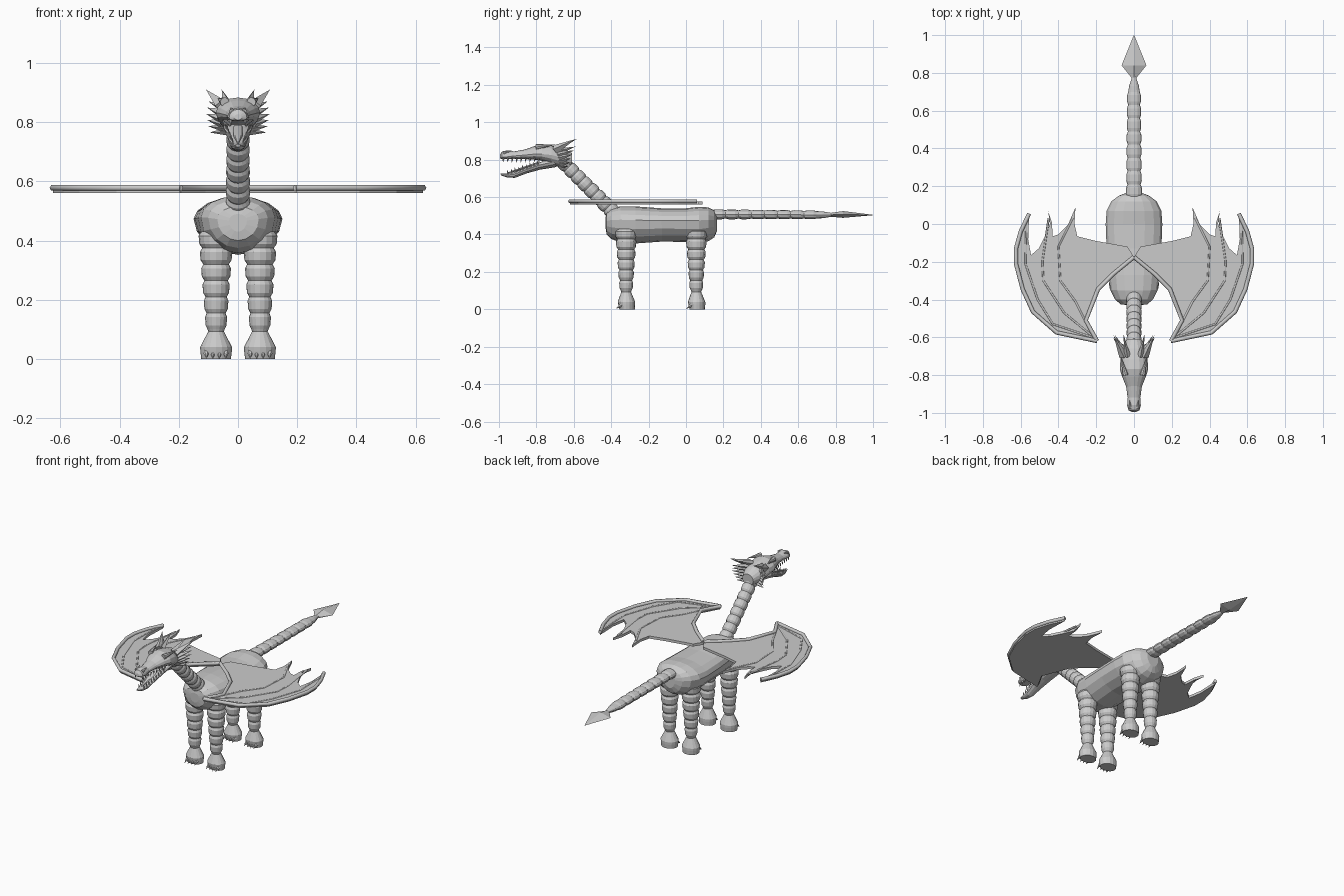
import bpy, bmesh, math
from mathutils import Vector

if "Cube" in bpy.data.objects:
    bpy.data.objects.remove(bpy.data.objects["Cube"], do_unlink=True)

grey = bpy.data.materials.new("stone grey")
grey.use_nodes = True
grey.diffuse_color = (0.6, 0.6, 0.6, 1)
grey.node_tree.nodes["Principled BSDF"].inputs["Base Color"].default_value = (0.6, 0.6, 0.6, 1)


def add_object(name, data):
    data.materials.append(grey)
    ob = bpy.data.objects.new(name, data)
    bpy.context.collection.objects.link(ob)
    return ob


def finish(name, bm):
    bmesh.ops.recalc_face_normals(bm, faces=bm.faces)
    me = bpy.data.meshes.new(name)
    bm.to_mesh(me)
    bm.free()
    return add_object(name, me)


def loft(name, stations, x=0, sides=16):
    """Rings (y, z, half width, rise, drop) joined along a straight direction."""
    bm = bmesh.new()
    run = Vector((0, stations[-1][0] - stations[0][0], stations[-1][1] - stations[0][1]))
    up = Vector((1, 0, 0)).cross(run).normalized()
    if up.z < -0.01:
        up = -up
    rings = []
    for y, z, w, rise, drop in stations:
        ring = []
        for i in range(sides):
            a = math.tau * i / sides
            s = math.sin(a)
            p = Vector((x + w * math.cos(a), y, z)) + up * s * (rise if s > 0 else drop)
            ring.append(bm.verts.new(p))
        rings.append(ring)
    for a, b in zip(rings, rings[1:]):
        for i in range(sides):
            j = (i + 1) % sides
            bm.faces.new((a[i], a[j], b[j], b[i]))
    bm.faces.new(rings[0])
    bm.faces.new(rings[-1])
    return finish(name, bm)


def beads(start, end, count, w0, w1, flat=1):
    """Stations for a string of bulging segments."""
    out = []
    for i in range(count):
        for f, k in ((0, 0.84), (0.25, 1), (0.75, 1), (0.97, 0.86)):
            t = (i + f) / count
            w = (w0 + (w1 - w0) * t) * k
            out.append((start[0] + (end[0] - start[0]) * t,
                        start[1] + (end[1] - start[1]) * t, w, w * flat, w * flat))
    return out


def spikes(name, items, sides=4):
    """Several cones, each (base, tip, radius), in one object."""
    bm = bmesh.new()
    for base, tip, r in items:
        base, tip = Vector(base), Vector(tip)
        q = (tip - base).to_track_quat('Z', 'Y')
        ring = [bm.verts.new(base + q @ Vector((r * math.cos(math.tau * i / sides),
                r * math.sin(math.tau * i / sides), 0))) for i in range(sides)]
        top = bm.verts.new(tip)
        for i in range(sides):
            bm.faces.new((ring[i], ring[(i + 1) % sides], top))
        bm.faces.new(ring)
    return finish(name, bm)


def tube(name, points, z, radius):
    cu = bpy.data.curves.new(name, 'CURVE')
    cu.dimensions = '3D'
    cu.bevel_depth = radius
    cu.bevel_resolution = 1
    cu.use_fill_caps = True
    sp = cu.splines.new('POLY')
    sp.points.add(len(points) - 1)
    for p, (px, py) in zip(sp.points, points):
        p.co = (px, py, z, 1)
    return add_object(name, cu)


# Barrel body with a narrower belly: y, half width, top, bottom
body = [(-.43, .03, .49, .43), (-.425, .07, .515, .40), (-.40, .10, .537, .375),
        (-.35, .125, .55, .358), (-.27, .135, .55, .352), (-.13, .145, .54, .362),
        (0, .15, .54, .36), (.07, .145, .548, .352), (.12, .12, .545, .365),
        (.15, .08, .53, .385), (.165, .04, .51, .42)]
loft("body", [(y, b + (t - b) * .63, w, (t - b) * .37, (t - b) * .63) for y, w, t, b in body])

# Neck and tail
loft("neck", beads((-.38, .51), (-.665, .795), 8, .041, .038))
loft("tail", beads((.14, .508), (.70, .505), 8, .042, .036, .64)
     + [(.73, .505, .026, .018, .018), (.78, .505, .01, .01, .01)], sides=12)
loft("tail_blade", [(.77, .505, .01, .01, .01), (.84, .507, .066, .018, .018),
                    (1, .504, .001, .001, .001)], sides=4)

# Four legs with flared feet and claws
for side, s in (("left", 1), ("right", -1)):
    for end, y in (("front", -.32), ("back", .055)):
        x = s * .074
        loft(f"{side}_{end}_leg", beads((y, .43), (y, .10), 6, .06, .034)
             + [(y, .093, .026, .026, .026)], x)
        loft(f"{side}_{end}_foot", [(y, .098, .024, .024, .024), (y, .04, .054, .048, .045),
                                    (y, .025, .053, .048, .042), (y, 0, .05, .046, .036)], x)
        claws = []
        for i in range(4):
            cx = x + (i - 1.5) * .022
            claws.append(((cx, y - .025, .022), (cx, y - .056, .002), .011))
        spikes(f"{side}_{end}_claws", claws, 6)

# Head: skull with muzzle, open lower jaw
loft("head", [(-.995, .815, .012, .012, .008), (-.985, .815, .03, .028, .012),
              (-.96, .815, .036, .034, .012), (-.92, .82, .033, .024, .015),
              (-.86, .825, .042, .03, .022), (-.81, .83, .062, .043, .03),
              (-.77, .83, .075, .053, .036), (-.72, .825, .072, .05, .05),
              (-.66, .81, .06, .05, .055), (-.61, .80, .038, .035, .035)])
jaw = [(-.99, .72, .008, .005, .005), (-.96, .717, .02, .008, .012),
       (-.92, .722, .026, .01, .02), (-.86, .745, .035, .01, .02),
       (-.79, .77, .045, .012, .025), (-.70, .79, .05, .025, .03)]
loft("lower_jaw", jaw, sides=12)
loft("tongue", [(-.78, .785, .015, .006, .006), (-.88, .752, .015, .006, .006),
                (-.95, .73, .004, .003, .003)], sides=8)

teeth, frill, horns, brows = [], [], [], []
for s in (1, -1):
    for i in range(9):
        t = i / 8
        y = -.975 + t * .19
        w = s * (.024 + t * .022)
        teeth.append(((w, y, .808), (w, y - .004, .784), .006))
        y2 = -.95 + t * .16
        z2 = .72 + t * .052
        teeth.append(((s * (.018 + t * .022), y2, z2), (s * (.018 + t * .022), y2 - .006, z2 + .026), .006))
    for i in range(6):
        a = math.radians(35 - i * 20)
        base = (s * .055 * math.cos(a), -.685 + .005 * i, .815 + .05 * math.sin(a))
        tip = (s * (.108 - .004 * abs(i - 2)), -.59 - .008 * i, .87 - .021 * i)
        frill.append((base, tip, .017))
    horns.append(((s * .055, -.70, .855), (s * .108, -.59, .91), .024))
    horns.append(((s * .035, -.70, .86), (s * .055, -.585, .91), .018))
    brows.append(((s * .045, -.80, .868), (s * .07, -.70, .88), .016))
    brows.append(((s * .02, -.975, .835), (s * .024, -.93, .85), .011))
spikes("teeth", teeth)
spikes("cheek_frill", frill)
spikes("horns", horns)
spikes("brow_and_nostril_ridges", brows, 8)

# Wings: flat membrane, raised rim and finger ribs
lead = [(0, -.175), (.11, -.265), (.19, -.345), (.255, -.51), (.195, -.62)]
outer = [(.41, -.575), (.535, -.465), (.59, -.345), (.625, -.21), (.625, -.13),
         (.60, -.04), (.555, .055)]
trail = [(.56, -.08), (.545, -.165), (.505, -.13), (.475, -.02), (.455, .07), (.475, -.04), (.465, -.08),
         (.40, -.055), (.35, -.005), (.31, .088), (.315, 0), (.30, -.065), (.20, -.09), (.035, -.12)]
# keep the second finger tip as a slim hook
trail[3:7] = [(.47, -.06), (.445, 0), (.455, .07), (.435, .01), (.43, -.065)]
ribs = [[(.22, -.60), (.43, -.53), (.51, -.40), (.575, -.21), (.57, .0)],
        [(.225, -.59), (.37, -.47), (.48, -.30), (.485, -.20), (.452, .03)],
        [(.23, -.57), (.31, -.41), (.39, -.30), (.40, -.12), (.325, .03)]]
for side, s in (("left", 1), ("right", -1)):
    bm = bmesh.new()
    face = bm.faces.new([bm.verts.new((s * x, y, .56)) for x, y in lead + outer + trail])
    top = bmesh.ops.extrude_face_region(bm, geom=[face])["geom"]
    bmesh.ops.translate(bm, vec=(0, 0, .016), verts=[v for v in top if isinstance(v, bmesh.types.BMVert)])
    finish(f"{side}_wing_membrane", bm)
    flip = lambda pts: [(s * x, y) for x, y in pts]
    tube(f"{side}_wing_arm", flip(lead), .578, .011)
    tube(f"{side}_wing_outer_rim", flip(lead[-1:] + outer), .578, .011)
    for i, rib in enumerate(ribs):
        tube(f"{side}_wing_rib_{i + 1}", flip(rib), .574, .006)
